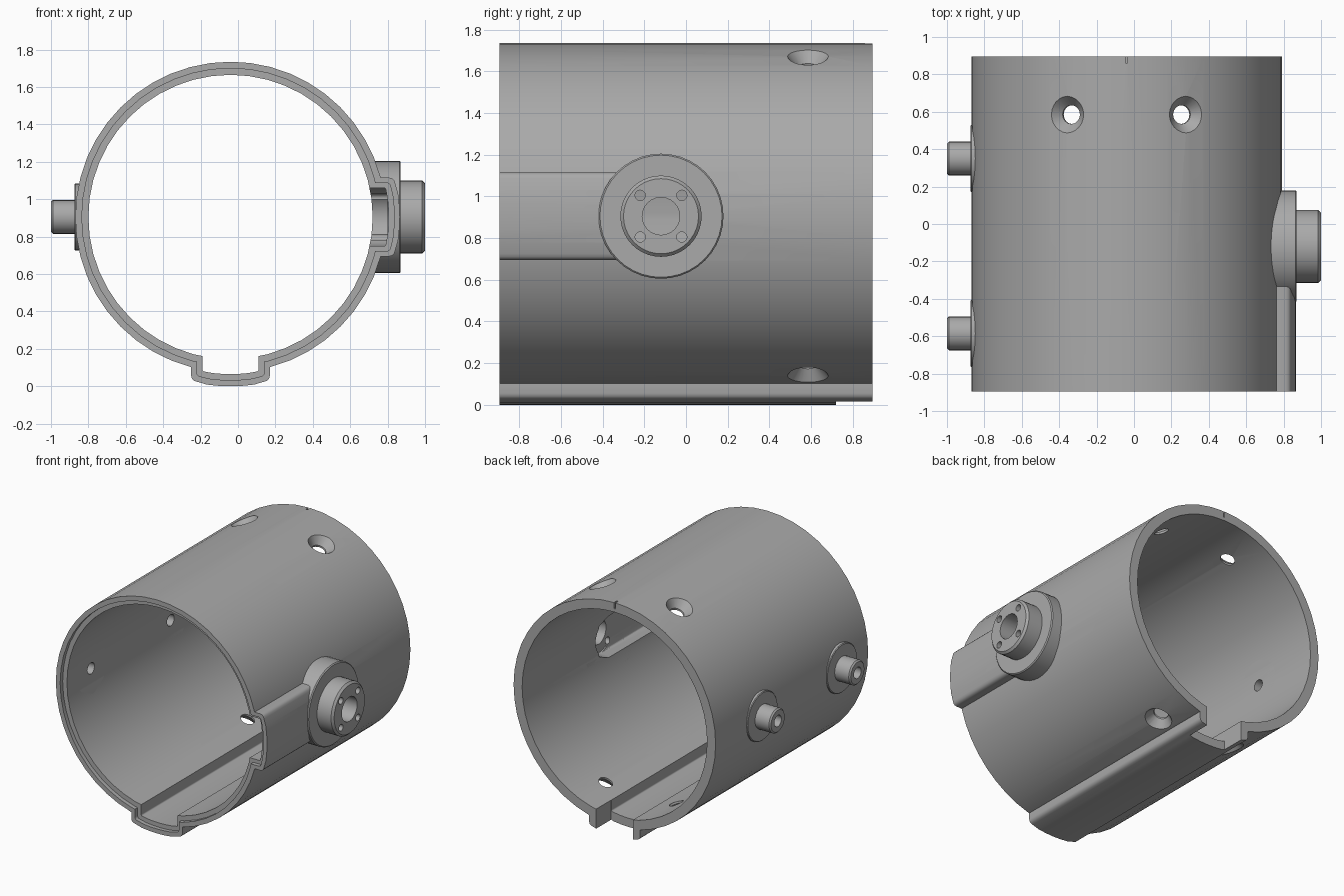
import bpy, bmesh
from math import sin, cos, pi, sqrt, radians
from mathutils import Vector

if "Cube" in bpy.data.objects:
    bpy.data.objects.remove(bpy.data.objects["Cube"])

CX, CZ = -0.04, 0.905              # tube axis
R_OUT, R_MID, R_IN = 0.83, 0.795, 0.76
FRONT, BACK = -0.895, 0.895
BOSS_Y = -0.12

grey = bpy.data.materials.new("grey plastic")
grey.use_nodes = True
colour = (0.4, 0.4, 0.4, 1)
grey.diffuse_color = colour
grey.node_tree.nodes["Principled BSDF"].inputs["Base Color"].default_value = colour


def loft(name, rings):
    """Closed solid through matching rings of points."""
    bm = bmesh.new()
    loops = [[bm.verts.new(p) for p in ring] for ring in rings]
    n = len(loops[0])
    for a, b in zip(loops, loops[1:]):
        for i in range(n):
            j = (i + 1) % n
            bm.faces.new((a[i], a[j], b[j], b[i]))
    bm.faces.new(loops[0])
    bm.faces.new(loops[-1])
    bmesh.ops.recalc_face_normals(bm, faces=bm.faces)
    mesh = bpy.data.meshes.new(name)
    bm.to_mesh(mesh)
    bm.free()
    mesh.materials.append(grey)
    ob = bpy.data.objects.new(name, mesh)
    bpy.context.collection.objects.link(ob)
    return ob


def prism(name, points, y0, y1):
    return loft(name, [[(x, y, z) for x, z in points] for y in (y0, y1)])


def tube_core(name, r, y0, y1, n=48):
    angles = [2 * pi * i / n for i in range(n)]
    return prism(name, [(CX + r * cos(a), CZ + r * sin(a)) for a in angles], y0, y1)


def channel(name, side, half, r, y0, y1, fillet=0.03):
    """Bar with a curved, round-cornered outer face, pointing down or to the side."""
    edge = sqrt(r * r - half * half)
    right = [(half, 0.6)]
    for i in range(4):
        t = i * pi / 6
        right.append((half - fillet * (1 - cos(t)), edge - fillet * (1 - sin(t))))
    for k in (0.6, 0.3):
        right.append((half * k, sqrt(r * r - (half * k) ** 2)))
    pts = right + [(0, r)] + [(-u, v) for u, v in reversed(right)]
    if side:
        pts = [(CX + v, CZ + u) for u, v in pts]
    else:
        pts = [(CX + u, CZ - v) for u, v in pts]
    return prism(name, pts, y0, y1)


def lathe(name, profile, origin, direction, n=32):
    """Turned solid: profile is (radius, distance along direction)."""
    q = Vector(direction).to_track_quat("Z", "Y")
    return loft(name, [[Vector(origin) + q @ Vector((r * cos(2 * pi * i / n), r * sin(2 * pi * i / n), t))
                        for i in range(n)] for r, t in profile])


def combine(ob, others, operation):
    bpy.context.view_layer.objects.active = ob
    for other in others:
        mod = ob.modifiers.new("bool", "BOOLEAN")
        mod.operation, mod.solver, mod.object = operation, "EXACT", other
        bpy.ops.object.modifier_apply(modifier=mod.name)


# Outer shell with bottom and side channels
body = tube_core("tube_body", R_OUT, FRONT, BACK)
ribs = [channel("bottom_rib", False, 0.21, 0.905, FRONT, BACK),
        channel("side_rib", True, 0.21, 0.905, FRONT, BOSS_Y)]
combine(body, ribs, "UNION")

# Large stepped boss on the left
boss = lathe("cable_boss", [(0.3, 0.68), (0.3, 0.863), (0.293, 0.87), (0.195, 0.87),
                            (0.195, 0.985), (0.18, 1.0)], (0, BOSS_Y, CZ), (1, 0, 0), 40)

# Two small pins on the right
pins = [lathe(label, [(0.18, 0.74), (0.18, 0.87), (0.175, 0.875), (0.09, 0.875),
                      (0.09, 0.99), (0.08, 1.0)], (0, y, CZ), (-1, 0, 0), 28)
        for label, y in (("front_pin", -0.585), ("rear_pin", 0.35))]

# Cutters for the hollow interior
bore = tube_core("bore_cutter", R_IN, -1.2, 1.2)
slot = channel("slot_cutter", True, 0.155, 0.845, -1.2, BOSS_Y, 0.01)
slot_end = lathe("slot_end_cutter", [(0.155, 0.5), (0.155, 0.8)], (0, BOSS_Y, CZ), (1, 0, 0), 40)
gutter = channel("gutter_cutter", False, 0.15, 0.84, -1.3, 1.1, 0.01)
gutter_gap = channel("gutter_gap_cutter", False, 0.151, 1.1, 0.72, 1.3, 0.01)
inside = [bore, slot, slot_end, gutter, gutter_gap]

# Cutters for the stepped front lip
lip = [tube_core("lip_cutter", R_MID, -1.1, FRONT + 0.03),
       channel("lip_side_cutter", True, 0.182, 0.875, -1.15, FRONT + 0.03, 0.02),
       channel("lip_bottom_cutter", False, 0.18, 0.872, -1.25, FRONT + 0.03, 0.02)]

# Countersunk screw holes near the back
screws = []
for sx in (-1, 1):
    for sz in (-1, 1):
        a = radians(22.5)
        screws.append(lathe("screw_cutter", [(0.05, 0.6), (0.05, 0.772), (0.1, 0.832), (0.1, 1.0)],
                            (CX, 0.585, CZ), (sx * sin(a), 0, sz * cos(a)), 24))

# Boss bore with four fixing holes, and pin bores
boss_holes = [lathe("boss_bore_cutter", [(0.09, 0.5), (0.09, 1.2)], (0, BOSS_Y, CZ), (1, 0, 0), 24)]
for dy in (-0.1, 0.1):
    for dz in (-0.1, 0.1):
        boss_holes.append(lathe("fixing_cutter", [(0.025, 0.5), (0.025, 1.2)],
                                (0, BOSS_Y + dy, CZ + dz), (1, 0, 0), 12))
pin_holes = [lathe("pin_bore_cutter", [(0.042, 0.5), (0.042, 1.2)], (0, y, CZ), (-1, 0, 0), 16)
             for y in (-0.585, 0.35)]

# Thin alignment slit at the back of the crown
slit_pts = [(CX - 0.006, 1.69), (CX + 0.006, 1.69), (CX + 0.006, 1.8), (CX - 0.006, 1.8)]
slit = prism("slit_cutter", slit_pts, 0.86, 1.0)

combine(body, inside + lip + screws + boss_holes + pin_holes + [slit], "DIFFERENCE")
combine(boss, [bore, slot, slot_end] + boss_holes, "DIFFERENCE")
for pin, hole in zip(pins, pin_holes):
    combine(pin, [bore, hole], "DIFFERENCE")

# Remove helpers and smooth the round faces
for helper in ribs + inside + lip + screws + boss_holes + pin_holes + [slit]:
    bpy.data.objects.remove(helper)
for ob in [body, boss] + pins:
    bpy.ops.object.select_all(action="DESELECT")
    ob.select_set(True)
    bpy.context.view_layer.objects.active = ob
    bpy.ops.object.shade_smooth_by_angle(angle=radians(32))
